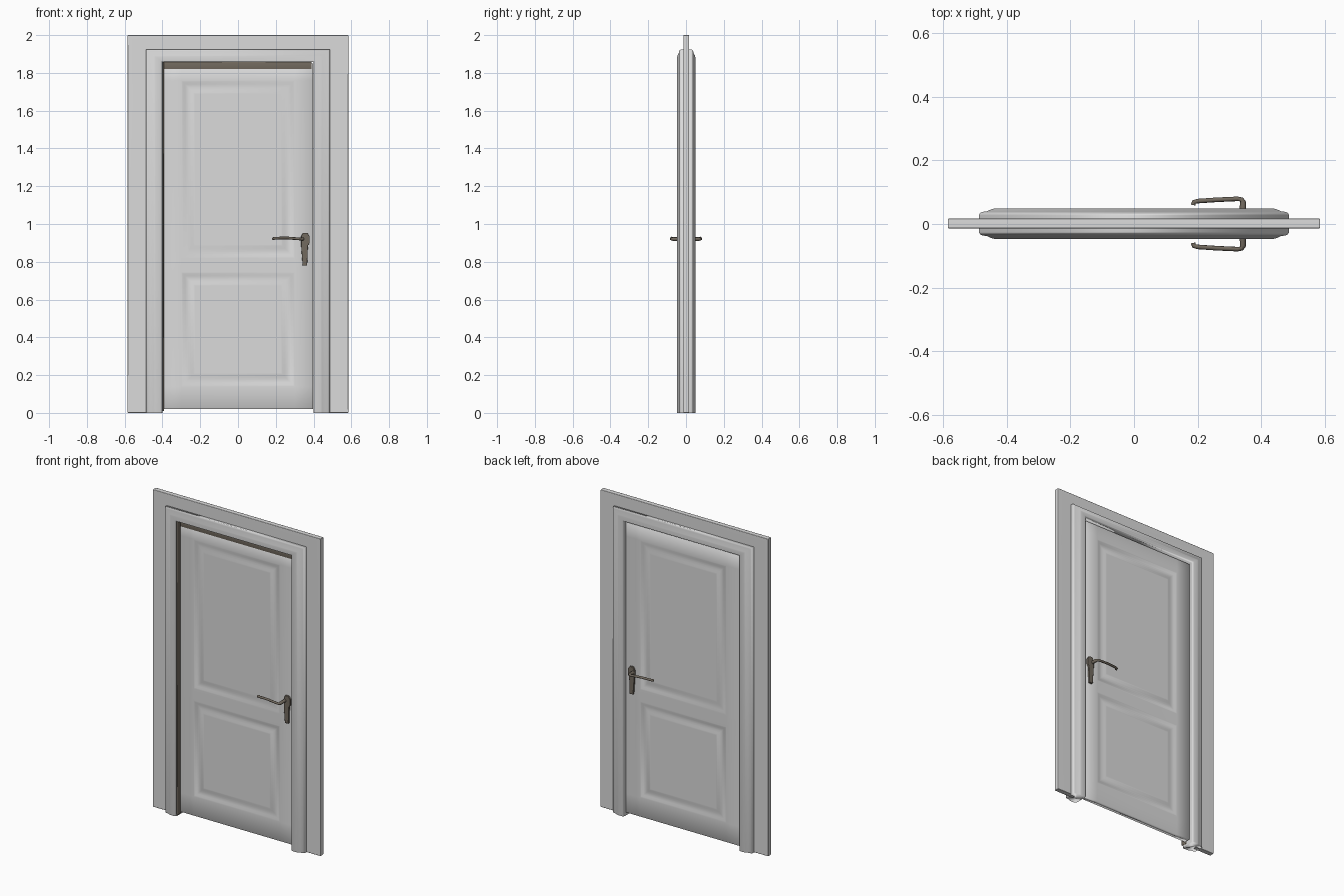
import bpy, bmesh, math

if "Cube" in bpy.data.objects:
    bpy.data.objects.remove(bpy.data.objects["Cube"])


def material(name, rgb):
    m = bpy.data.materials.new(name)
    m.diffuse_color = (*rgb, 1)
    m.use_nodes = True
    m.node_tree.nodes["Principled BSDF"].inputs["Base Color"].default_value = m.diffuse_color
    return m


WHITE = material("warm white paint", (0.71, 0.71, 0.71))
BROWN = material("brown metal", (0.17, 0.145, 0.115))


def finish(bm, name, mat, bevel=0.0, angle=40):
    bmesh.ops.recalc_face_normals(bm, faces=bm.faces)
    me = bpy.data.meshes.new(name)
    bm.to_mesh(me)
    bm.free()
    me.materials.append(mat)
    ob = bpy.data.objects.new(name, me)
    bpy.context.collection.objects.link(ob)
    bpy.ops.object.select_all(action='DESELECT')
    ob.select_set(True)
    bpy.context.view_layer.objects.active = ob
    bpy.ops.object.shade_smooth_by_angle(angle=math.radians(angle))
    if bevel:
        b = ob.modifiers.new("soft edges", 'BEVEL')
        b.width, b.segments, b.limit_method = bevel, 2, 'ANGLE'
    ob.modifiers.new("even shading", 'WEIGHTED_NORMAL')
    return ob


def box(name, x, y, z, mat, bevel=0.0):
    bm = bmesh.new()
    bmesh.ops.create_cube(bm, size=1)
    for v in bm.verts:
        v.co = [lo + (c + 0.5) * (hi - lo) for c, (lo, hi) in zip(v.co, (x, y, z))]
    return finish(bm, name, mat, bevel)


# Sweep a (distance outward, y) profile around the doorway with mitred corners
HALF, HEAD, TOP_SCALE = 0.40, 1.857, 0.773


def doorway_sweep(name, profile, mat, bevel=0.0):
    bm = bmesh.new()
    rings = []
    for side, top in ((-1, 0), (-1, 1), (1, 1), (1, 0)):
        rings.append([bm.verts.new((side * (HALF + d), y, top * (HEAD + d * TOP_SCALE)))
                      for d, y in profile])
    n = len(profile)
    for a, b in zip(rings, rings[1:]):
        for i in range(n):
            j = (i + 1) % n
            bm.faces.new((a[i], a[j], b[j], b[i]))
    bm.faces.new(rings[0])
    bm.faces.new(rings[-1])
    return finish(bm, name, mat, bevel)


# Flat wall surround
doorway_sweep("wall_surround", [(0.05, -0.014), (0.185, -0.014), (0.185, 0.017), (0.05, 0.017)],
              WHITE, 0.004)

# Rounded stepped casing, front and back in one profile
front = [(0.0, -0.036), (0.003, -0.043), (0.01, -0.047), (0.036, -0.047), (0.046, -0.045),
         (0.062, -0.038), (0.076, -0.036), (0.083, -0.033), (0.087, -0.026)]
back = [(d, -y + 0.002) for d, y in reversed(front)]
doorway_sweep("door_casing", front + back, WHITE)

# Door leaf with two moulded panels on each face
FRONT, BACK = -0.012, 0.028
xs = (-0.392, -0.30, 0.30, 0.397)
zs = (0.02, 0.14, 0.745, 0.82, 1.76, 1.85)
bm = bmesh.new()
grids = [[[bm.verts.new((x, y, z)) for z in zs] for x in xs] for y in (FRONT, BACK)]
panels = []
for g, flip in zip(grids, (1, -1)):
    for i in range(3):
        for k in range(5):
            q = (g[i][k], g[i + 1][k], g[i + 1][k + 1], g[i][k + 1])
            f = bm.faces.new(q[::flip])
            if i == 1 and k in (1, 3):
                panels.append(f)
a, b = grids
outline = lambda g: ([c[0] for c in g] + g[-1][1:] + [c[-1] for c in g[-2::-1]] + g[0][-2:0:-1])
oa, ob_ = outline(a), outline(b)
for i in range(len(oa)):
    j = (i + 1) % len(oa)
    bm.faces.new((oa[j], oa[i], ob_[i], ob_[j]))
bm.normal_update()
for width, depth in ((0.008, -0.001), (0.012, -0.004), (0.01, -0.002), (0.01, 0.0),
                     (0.012, 0.002), (0.012, 0.003), (0.008, 0.001)):
    bmesh.ops.inset_individual(bm, faces=panels, thickness=width, depth=depth, use_even_offset=True)
    bm.normal_update()
finish(bm, "door_leaf", WHITE)

# Brown seals in the front rebate
box("top_seal", (-0.40, 0.39), (FRONT - 0.004, FRONT + 0.002), (1.82, 1.858), BROWN)
box("hinge_side_seal", (-0.401, -0.391), (-0.040, FRONT + 0.004), (0.01, 1.857), BROWN)

# Handles, one per face: backplate, rose and bent lever
for label, face, s in (("front", FRONT, -1), ("back", BACK, 1)):
    # tapered backplate with a wider head
    bm = bmesh.new()
    shape = [(0.342, 0.78), (0.366, 0.78), (0.370, 0.885), (0.379, 0.90), (0.379, 0.935),
             (0.366, 0.953), (0.344, 0.953), (0.334, 0.935), (0.334, 0.89)]
    base = bm.faces.new([bm.verts.new((x, face - s * 0.002, z)) for x, z in shape])
    ext = bmesh.ops.extrude_face_region(bm, geom=[base])
    for v in ext["geom"]:
        if isinstance(v, bmesh.types.BMVert):
            v.co.y += s * 0.013
    finish(bm, label + "_handle_plate", BROWN, 0.002)

    # lever swept along a path
    cu = bpy.data.curves.new(label + "_lever", 'CURVE')
    cu.dimensions = '3D'
    cu.bevel_depth, cu.bevel_resolution, cu.use_fill_caps = 0.008, 2, True
    path = [(0.342, face * s, 0.92), (0.342, 0.068, 0.92), (0.338, 0.077, 0.92),
            (0.325, 0.079, 0.921), (0.26, 0.076, 0.926), (0.20, 0.072, 0.925),
            (0.188, 0.069, 0.923), (0.186, 0.060, 0.922)]
    sp = cu.splines.new('POLY')
    sp.points.add(len(path) - 1)
    for p, (x, y, z) in zip(sp.points, path):
        p.co = (x, s * y, z, 1)
        p.radius = 1.25 if x > 0.341 else 0.9
    sp.use_smooth = True
    cu.materials.append(BROWN)
    lever = bpy.data.objects.new(label + "_lever", cu)
    bpy.context.collection.objects.link(lever)
    bpy.ops.object.select_all(action='DESELECT')
    lever.select_set(True)
    bpy.context.view_layer.objects.active = lever
    bpy.ops.object.convert(target='MESH')
